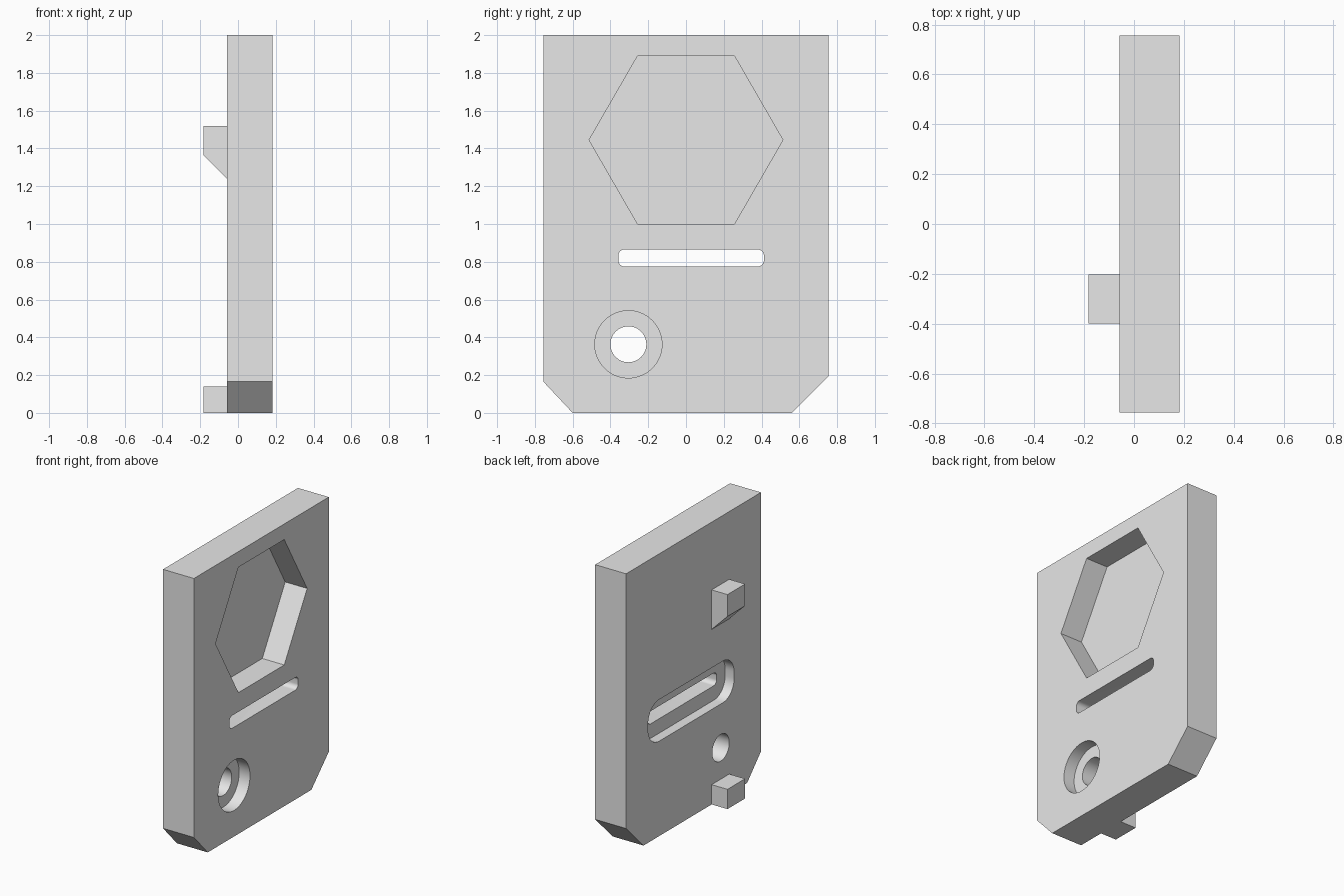
import bpy, bmesh, math
from mathutils import Vector

if "Cube" in bpy.data.objects:
    bpy.data.objects.remove(bpy.data.objects["Cube"], do_unlink=True)

# Plain grey for the whole model
GREY = (0.8, 0.8, 0.8, 1)
grey = bpy.data.materials.new("light grey")
grey.diffuse_color = GREY
grey.use_nodes = True
grey.node_tree.nodes["Principled BSDF"].inputs["Base Color"].default_value = GREY

FRONT, BACK, TAB = 0.183, -0.059, -0.183   # x of the plate faces and the tab tips


def prism(name, points, direction):
    """Extrude a closed polygon of 3D points along direction."""
    bm = bmesh.new()
    face = bm.faces.new([bm.verts.new(p) for p in points])
    grown = bmesh.ops.extrude_face_region(bm, geom=[face], use_keep_orig=True)
    moved = [g for g in grown["geom"] if isinstance(g, bmesh.types.BMVert)]
    bmesh.ops.translate(bm, verts=moved, vec=Vector(direction))
    bmesh.ops.recalc_face_normals(bm, faces=bm.faces)
    mesh = bpy.data.meshes.new(name)
    bm.to_mesh(mesh)
    bm.free()
    mesh.materials.append(grey)
    obj = bpy.data.objects.new(name, mesh)
    bpy.context.collection.objects.link(obj)
    return obj


def slab(name, outline, x0, x1):
    return prism(name, [(x0, y, z) for y, z in outline], (x1 - x0, 0, 0))


def ring(y, z, radius, sides):
    steps = [2 * math.pi * i / sides for i in range(sides)]
    return [(y + radius * math.cos(a), z + radius * math.sin(a)) for a in steps]


def rounded_box(y, z, width, height, radius, steps=10):
    points = []
    for q, (sy, sz) in enumerate([(1, 1), (-1, 1), (-1, -1), (1, -1)]):
        cy = y + sy * (width / 2 - radius)
        cz = z + sz * (height / 2 - radius)
        for i in range(steps + 1):
            a = (q + i / steps) * math.pi / 2
            points.append((cy + radius * math.cos(a), cz + radius * math.sin(a)))
    return points


def cut(target, outline, x0, x1):
    cutter = slab("cutter", outline, x0, x1)
    cutter.hide_render = True
    mod = target.modifiers.new("cut", "BOOLEAN")
    mod.operation, mod.solver, mod.object = "DIFFERENCE", "EXACT", cutter
    bpy.context.view_layer.objects.active = target
    bpy.ops.object.modifier_apply(modifier=mod.name)
    bpy.data.objects.remove(cutter, do_unlink=True)


# Plate with two chamfered lower corners
plate = slab("plate", [(-0.755, 2), (-0.755, 0.165), (-0.6, 0),
                       (0.56, 0), (0.755, 0.195), (0.755, 2)], BACK, FRONT)

# Hexagonal pocket
cut(plate, ring(0, 1.445, 0.513, 6), FRONT - 0.172, FRONT + 0.1)

# Screw hole with counterbore
cut(plate, ring(-0.305, 0.363, 0.095, 48), BACK - 0.1, FRONT + 0.1)
cut(plate, ring(-0.305, 0.363, 0.178, 64), FRONT - 0.085, FRONT + 0.1)

# Long slot with a wider recess on the other face
cut(plate, rounded_box(0.027, 0.82, 0.77, 0.09, 0.032), BACK - 0.1, FRONT + 0.1)
cut(plate, rounded_box(0.027, 0.82, 0.963, 0.295, 0.125), BACK - 0.1, BACK + 0.07)

# Hook tabs on the rear face
tabs = {
    "upper_tab": [(BACK, 1.52), (TAB, 1.52), (TAB, 1.365), (BACK, 1.24)],
    "lower_tab": [(BACK, 0.14), (TAB, 0.14), (TAB, 0), (BACK, 0)],
}
for name, profile in tabs.items():
    prism(name, [(x, -0.4, z) for x, z in profile], (0, 0.197, 0))

# Smooth round walls, crisp edges
bpy.ops.object.select_all(action="DESELECT")
plate.select_set(True)
bpy.context.view_layer.objects.active = plate
bpy.ops.object.shade_smooth_by_angle(angle=math.radians(30))
